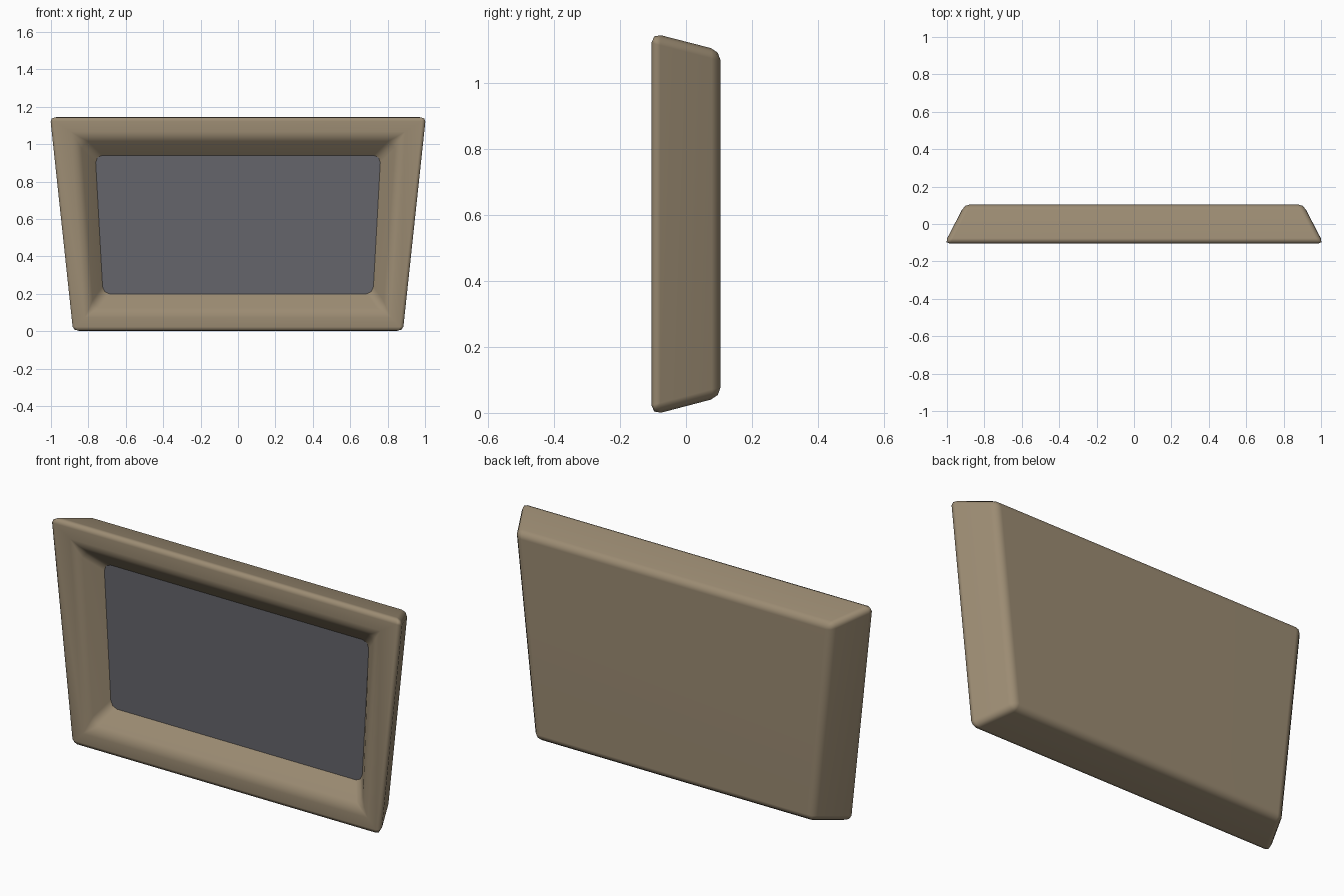
import bpy, bmesh

if "Cube" in bpy.data.objects:
    bpy.data.objects.remove(bpy.data.objects["Cube"])


def material(name, color):
    m = bpy.data.materials.new(name)
    m.diffuse_color = color
    m.use_nodes = True
    m.node_tree.nodes["Principled BSDF"].inputs["Base Color"].default_value = m.diffuse_color
    return m


def make_object(name, bm, mat):
    mesh = bpy.data.meshes.new(name)
    bm.to_mesh(mesh)
    bm.free()
    mesh.materials.append(mat)
    ob = bpy.data.objects.new(name, mesh)
    bpy.context.collection.objects.link(ob)
    return ob


# Trapezoid sections, back to screen: y, half width top, half width bottom, z top, z bottom
SECTIONS = [
    (0.105, 0.908, 0.795, 1.099, 0.048),
    (-0.105, 1.017, 0.893, 1.153, -0.007),
    (-0.105, 0.862, 0.792, 1.037, 0.103),
    (-0.012, 0.763, 0.722, 0.94, 0.2),
]

# Casing: sections bridged into a shell with a recessed front
bm = bmesh.new()
rings = []
for y, wt, wb, zt, zb in SECTIONS:
    rings.append([bm.verts.new(p) for p in
                  ((-wb, y, zb), (wb, y, zb), (wt, y, zt), (-wt, y, zt))])
bm.faces.new(rings[0])
for a, b in zip(rings, rings[1:]):
    for i in range(4):
        j = (i + 1) % 4
        bm.faces.new((a[i], a[j], b[j], b[i]))
screen_face = bm.faces.new(rings[-1])
screen_face.material_index = 1
bmesh.ops.recalc_face_normals(bm, faces=bm.faces)

# Soften every edge except the screen outline and the flat front mitres
screen_edges = set(screen_face.edges)
edges = [e for e in bm.edges
         if e not in screen_edges and e.calc_face_angle() > 0.1]
bmesh.ops.bevel(bm, geom=edges, offset=0.03, segments=2, profile=0.5,
                affect='EDGES', clamp_overlap=True, material=0)

# Screen: lifted out of the shell as its own panel
screen_face = max((f for f in bm.faces if f.material_index == 1),
                  key=lambda f: f.calc_area())
outline = [v.co.copy() for v in screen_face.verts]
bmesh.ops.delete(bm, geom=[screen_face], context='FACES_ONLY')
for f in bm.faces:
    f.material_index = 0
casing = make_object("casing", bm, material("casing_brown", (0.33, 0.26, 0.17, 1)))

bm = bmesh.new()
bm.faces.new([bm.verts.new(p) for p in outline])
make_object("screen", bm, material("screen_grey", (0.13, 0.13, 0.145, 1)))

# Smooth casing with face-weighted normals so the large panels stay flat
casing.data.shade_smooth()
weighted = casing.modifiers.new("weighted_normals", 'WEIGHTED_NORMAL')
weighted.keep_sharp = True
